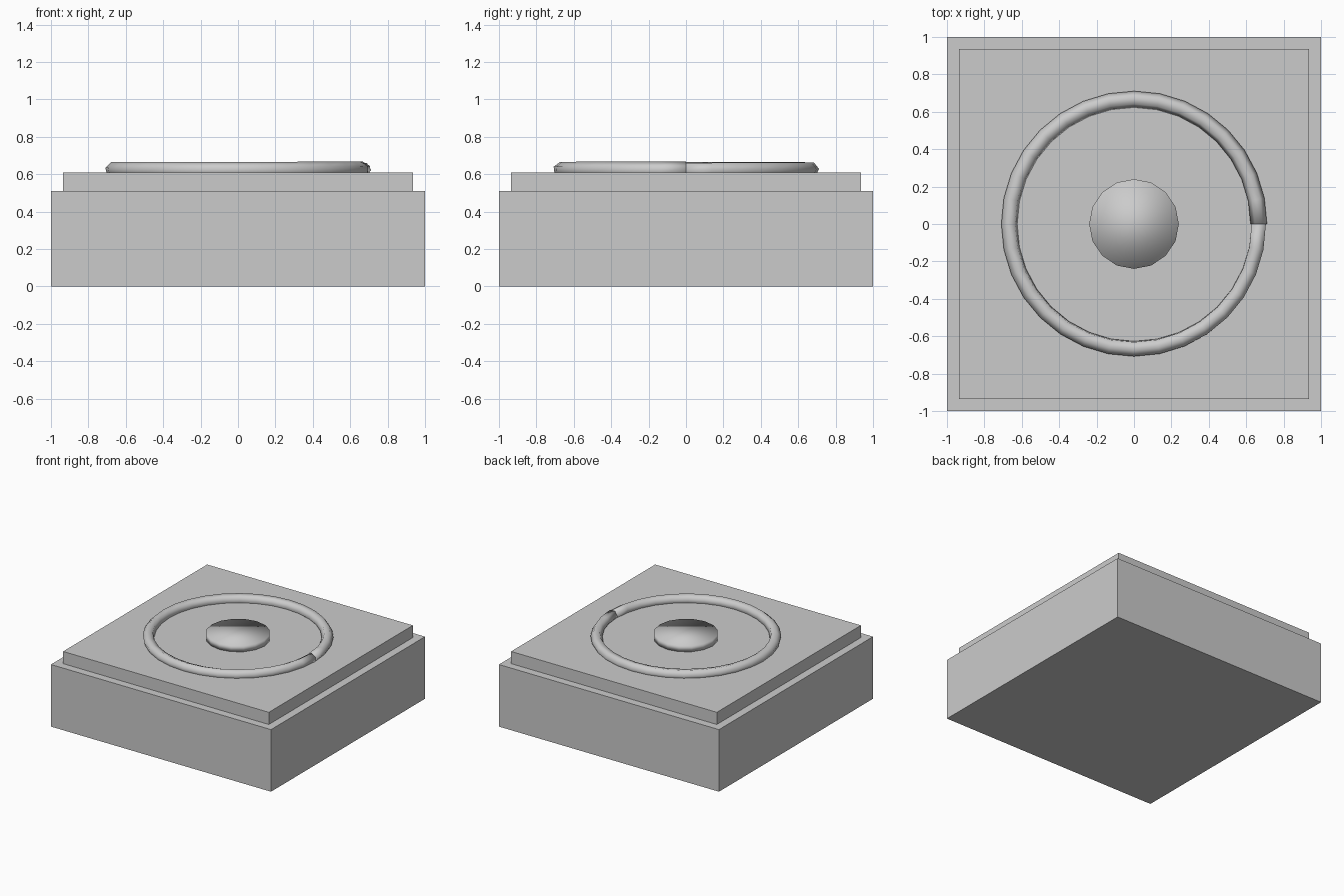
import bpy, bmesh
from math import sin, cos, pi, radians

if "Cube" in bpy.data.objects:
    bpy.data.objects.remove(bpy.data.objects["Cube"])


def finish(name, bm, smooth=False):
    bmesh.ops.recalc_face_normals(bm, faces=bm.faces)
    for f in bm.faces:
        f.smooth = smooth
    mesh = bpy.data.meshes.new(name)
    bm.to_mesh(mesh)
    bm.free()
    ob = bpy.data.objects.new(name, mesh)
    bpy.context.collection.objects.link(ob)
    return ob


def box(name, width, z0, z1):
    bm = bmesh.new()
    bmesh.ops.create_cube(bm, size=1)
    bmesh.ops.scale(bm, vec=(width, width, z1 - z0), verts=bm.verts)
    bmesh.ops.translate(bm, vec=(0, 0, (z0 + z1) / 2), verts=bm.verts)
    return finish(name, bm)


def swept_ring(name, radius, tube, z, segments, sides, twist):
    # Capped tube swept a full turn, its section turning slightly on the way
    bm = bmesh.new()
    loops = []
    for i in range(segments + 1):
        a = 2 * pi * i / segments
        t = twist * i / segments
        loop = []
        for j in range(sides):
            b = 2 * pi * j / sides + t
            r = radius + tube * cos(b)
            loop.append(bm.verts.new((r * cos(a), r * sin(a), z + tube * sin(b))))
        loops.append(loop)
    for p, q in zip(loops, loops[1:]):
        for j in range(sides):
            k = (j + 1) % sides
            bm.faces.new((p[j], q[j], q[k], p[k]))
    bm.faces.new(loops[0])
    bm.faces.new(loops[-1][::-1])
    return finish(name, bm, True)


def button(name, radius, z0, z1, sides):
    bm = bmesh.new()
    bmesh.ops.create_cone(bm, cap_ends=True, segments=sides, radius1=radius,
                          radius2=radius, depth=z1 - z0)
    bmesh.ops.translate(bm, vec=(0, 0, (z0 + z1) / 2), verts=bm.verts)
    return finish(name, bm, True)


# Stepped square body
box("base_block", 2.0, 0.0, 0.51)
box("top_slab", 1.87, 0.51, 0.61)

# Raised ring and central button
swept_ring("raised_ring", 0.667, 0.044, 0.623, 32, 6, radians(30))
button("centre_button", 0.24, 0.61, 0.66, 16)
